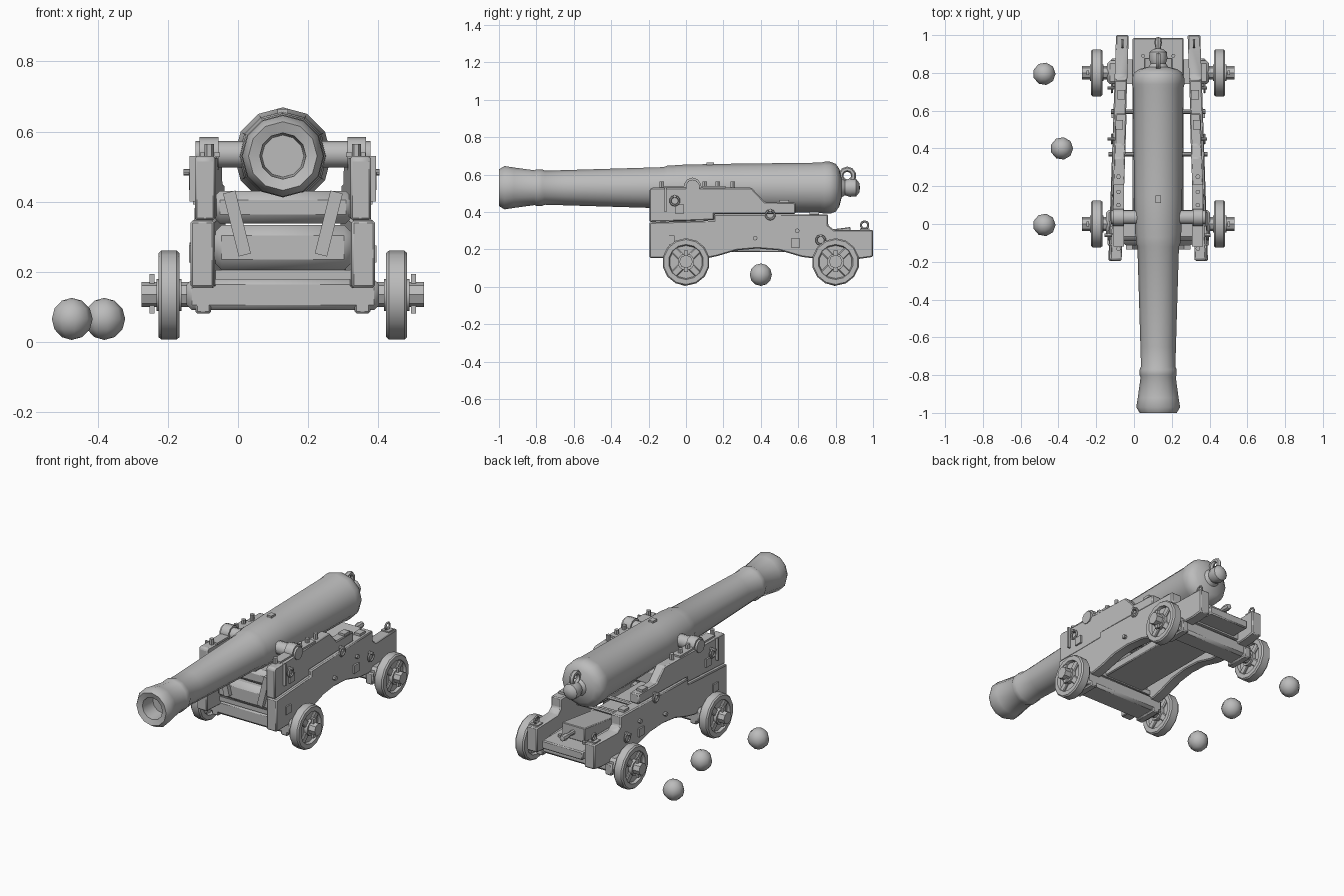
import bpy, bmesh, math
from mathutils import Matrix, Vector

if "Cube" in bpy.data.objects:
    bpy.data.objects.remove(bpy.data.objects["Cube"])

CX = 0.128                                   # centre line of the gun
grey = bpy.data.materials.new("plain grey")
grey.diffuse_color = (0.5, 0.5, 0.5, 1)
grey.use_nodes = True
grey.node_tree.nodes["Principled BSDF"].inputs["Base Color"].default_value = grey.diffuse_color


def finish(bm, name, bevel=0):
    bmesh.ops.recalc_face_normals(bm, faces=bm.faces)
    me = bpy.data.meshes.new(name)
    bm.to_mesh(me)
    bm.free()
    me.materials.append(grey)
    ob = bpy.data.objects.new(name, me)
    bpy.context.collection.objects.link(ob)
    if bevel:
        mod = ob.modifiers.new("bevel", 'BEVEL')
        mod.width, mod.segments = bevel, 1
    return ob


def box(name, lo, hi, bevel=0.0, rot=None):
    """Box between two corners, turned about its own centre."""
    lo, hi = Vector(lo), Vector(hi)
    bm = bmesh.new()
    bmesh.ops.create_cube(bm, size=1)
    m = Matrix.Translation((lo + hi) / 2)
    if rot:
        m = m @ Matrix.Rotation(rot[0], 4, rot[1])
    bm.transform(m @ Matrix.Diagonal((*(hi - lo), 1)))
    return finish(bm, name, bevel)


def lathe(name, profile, origin, axis='Y', steps=12):
    """Turn (radius, distance) points about an axis through origin."""
    bm = bmesh.new()
    vs = [bm.verts.new((r, 0, d)) for r, d in profile]
    es = [bm.edges.new(p) for p in zip(vs, vs[1:])]
    bmesh.ops.spin(bm, geom=vs + es, cent=(0, 0, 0), axis=(0, 0, 1),
                   angle=2 * math.pi, steps=steps)
    bmesh.ops.remove_doubles(bm, verts=bm.verts, dist=1e-5)
    turn = {'X': Matrix.Rotation(math.pi / 2, 4, 'Y'),
            'Y': Matrix.Rotation(-math.pi / 2, 4, 'X'), 'Z': Matrix()}[axis]
    bm.transform(Matrix.Translation(origin) @ turn)
    return finish(bm, name)


def rod(name, origin, r, a, b, axis='X', steps=8):
    return lathe(name, [(0, a), (r, a), (r, b), (0, b)], origin, axis, steps)


def ring(name, origin, R, r, axis='X', steps=10):
    pts = [(R + r * math.cos(i * math.pi / 3), r * math.sin(i * math.pi / 3)) for i in range(7)]
    return lathe(name, pts, origin, axis, steps)


def plank(name, outline, inner, outer, side, bevel=0.006):
    """Side plank from a (y, z) outline; the pair closes in towards the rear."""
    bm = bmesh.new()
    f = bm.faces.new([bm.verts.new((inner, y, z)) for y, z in outline])
    ext = bmesh.ops.extrude_face_region(bm, geom=[f])
    for v in ext['geom']:
        if isinstance(v, bmesh.types.BMVert):
            v.co.x = outer
    for v in bm.verts:
        v.co.x = CX + side * (v.co.x - 0.034 * (v.co.y + 0.15))
    return finish(bm, name, bevel)


# Barrel with muzzle flare, bore, raised bands, breech and rear knob
lathe("barrel", [
    (0, -0.90), (0.060, -0.90), (0.066, -0.99), (0.098, -1.0), (0.116, -0.97), (0.108, -0.92),
    (0.093, -0.81), (0.098, -0.80), (0.098, -0.77), (0.091, -0.755), (0.094, -0.65),
    (0.110, -0.12), (0.118, -0.10), (0.118, -0.07), (0.122, -0.05), (0.127, 0.15),
    (0.134, 0.72), (0.139, 0.74), (0.139, 0.77), (0.128, 0.80), (0.100, 0.82), (0.052, 0.832),
    (0.040, 0.85), (0.049, 0.875), (0.046, 0.91), (0.025, 0.927), (0, 0.93)],
    (CX, 0, 0.53), steps=12)
ring("breech_ring", (CX, 0.862, 0.595), 0.034, 0.014)
box("vent_plate", (CX - 0.015, 0.11, 0.64), (CX + 0.015, 0.15, 0.665))
rod("trunnions", (CX, 0.035, 0.535), 0.038, -0.25, 0.25, steps=10)

lower = [(-0.195, 0.155), (0.10, 0.15), (0.17, 0.165), (0.27, 0.195), (0.38, 0.205), (0.50, 0.195),
         (0.62, 0.16), (0.70, 0.15), (0.93, 0.15), (1.0, 0.16), (1.0, 0.305), (0.79, 0.305),
         (0.76, 0.33), (0.76, 0.388), (0.15, 0.388), (0.15, 0.355), (-0.195, 0.345)]
upper = [(-0.195, 0.347), (0.15, 0.357), (0.15, 0.39), (0.585, 0.39), (0.585, 0.45), (0.42, 0.455),
         (0.35, 0.53), (-0.185, 0.53), (-0.195, 0.52)]

for s, tag in ((-1, "left"), (1, "right")):
    def X(v):
        return CX + s * v

    def pair(a, b, y0, y1, z0, z1, name, bevel=0.0):
        """Box given by distances from the centre line."""
        xs = sorted((X(a), X(b)))
        box(f"{tag}_{name}", (xs[0], y0, z0), (xs[1], y1, z1), bevel)

    # Stepped cheek made of two planks
    plank(f"{tag}_lower_cheek", lower, 0.195, 0.262, s)
    plank(f"{tag}_upper_cheek", upper, 0.192, 0.250, s)

    # Cap strap over the trunnion, with bolts
    pair(0.180, 0.236, -0.12, 0.21, 0.528, 0.54, "cap_strap")
    lathe(f"{tag}_trunnion_cap", [(0.036, -0.027), (0.047, -0.027), (0.047, 0.027),
          (0.036, 0.027), (0.036, -0.027)], (X(0.211), 0.035, 0.537), 'X', 10)
    for y in (-0.13, 0.10, 0.17, 0.25):
        rod(f"{tag}_cap_bolt", (X(0.21), y, 0.53), 0.013, 0, 0.034, 'Z', 6)
    pair(0.185, 0.225, 0.50, 0.55, 0.45, 0.465, "step_plate")
    pair(0.175, 0.215, 0.66, 0.71, 0.388, 0.402, "rear_step_plate")

    # Side fittings: square bolt plates, rings and chain pieces
    for y, z, d in ((-0.085, 0.25, 0.268), (0.585, 0.235, 0.247), (-0.035, 0.415, 0.256)):
        pair(d - 0.03, d, y - 0.024, y + 0.024, z - 0.024, z + 0.024, "bolt_plate")
    for y, z, d in ((0.45, 0.385, 0.245), (0.72, 0.25, 0.245), (-0.06, 0.46, 0.262)):
        ring(f"{tag}_side_ring", (X(d), y, z), 0.024, 0.006)
        rod(f"{tag}_ring_bolt", (X(d), y, z + 0.024), 0.009, -0.022, 0.014)
    pair(0.245, 0.266, -0.115, -0.105, 0.40, 0.53, "hanging_pin")
    ring(f"{tag}_tail_eye", (X(0.19), 0.955, 0.33), 0.02, 0.006)
    pair(0.165, 0.215, 0.93, 0.98, 0.30, 0.312, "tail_plate")

    # Solid wheels with recessed faces, cross spokes and hubs
    for y, end in ((0.0, "front"), (0.80, "rear")):
        c = (X(0.325), y, 0.133)
        lathe(f"{tag}_{end}_wheel", [
            (0, -0.014), (0.088, -0.014), (0.094, -0.030), (0.120, -0.030), (0.127, -0.022),
            (0.127, 0.022), (0.120, 0.030), (0.094, 0.030), (0.088, 0.014), (0, 0.014)],
            c, 'X', 14)
        for k in range(2):
            box(f"{tag}_{end}_spokes", (c[0] - 0.025, y - 0.095, c[2] - 0.02),
                (c[0] + 0.025, y + 0.095, c[2] + 0.02), 0.005,
                (math.radians(45 + 90 * k), 'X'))
        rod(f"{tag}_{end}_hub", c, 0.046, -0.036, 0.036, steps=10)
        xa, xb = sorted((X(0.20), X(0.403)))
        rod(f"{tag}_{end}_axle_end", (0, y, 0.135), 0.036, xa, xb, steps=8)
        pair(0.366, 0.380, y - 0.012, y + 0.012, 0.08, 0.193, "linchpin")
        # Straps holding the axle under the cheek
        pair(0.205, 0.25, y - 0.075, y + 0.075, 0.08, 0.15, "axle_strap", 0.006)

    # Slanted brace on the front boards
    xa = X(0.131)
    box(f"{tag}_brace", (xa - 0.018, -0.135, 0.245), (xa + 0.018, -0.11, 0.43), 0.0,
        (s * math.radians(14), 'Y'))

# Axle beams
box("front_axle_beam", (CX - 0.275, -0.075, 0.09), (CX + 0.275, 0.075, 0.178), 0.015)
box("rear_axle_beam", (CX - 0.27, 0.74, 0.09), (CX + 0.27, 0.865, 0.178), 0.015)

# Cross boards between the cheeks at the front
box("lower_front_board", (CX - 0.205, -0.11, 0.205), (CX + 0.205, 0.06, 0.333), 0.03)
box("upper_front_board", (CX - 0.205, -0.09, 0.338), (CX + 0.205, 0.06, 0.43), 0.025)
box("front_sill", (CX - 0.2, -0.08, 0.178), (CX + 0.2, 0.07, 0.205))

# Bed, wedge and wedge handle under the breech
box("bed", (CX - 0.135, 0.02, 0.185), (CX + 0.135, 0.985, 0.235), 0.006)
box("rear_cross_board", (CX - 0.18, 0.74, 0.175), (CX + 0.18, 0.87, 0.215))
bm = bmesh.new()
pts = [(0.50, 0.235), (0.88, 0.235), (0.88, 0.32), (0.50, 0.27)]
sides = [[bm.verts.new((CX + x, y, z)) for y, z in pts] for x in (-0.075, 0.075)]
for f in sides:
    bm.faces.new(f)
for i in range(4):
    j = (i + 1) % 4
    bm.faces.new((sides[0][i], sides[0][j], sides[1][j], sides[1][i]))
finish(bm, "wedge", 0.004)
lathe("wedge_handle", [(0, 0.87), (0.014, 0.87), (0.012, 0.92), (0.02, 0.96), (0.016, 0.985),
                       (0, 0.99)], (CX, 0, 0.28), steps=8)

# Through bolts across the carriage
rod("middle_bolt", (CX, 0.595, 0.30), 0.012, -0.25, 0.25)
rod("front_bolt", (CX, 0.37, 0.26), 0.012, -0.262, 0.262)
for x in (-0.08, 0.08):
    rod("bed_bolt", (CX + x, 0.89, 0.23), 0.011, 0, 0.02, 'Z', 6)

# Cannonballs on the ground
for x, y in ((-0.475, 0.795), (-0.382, 0.40), (-0.475, -0.005)):
    lathe("cannonball", [(0.06 * math.sin(i * math.pi / 6), -0.06 * math.cos(i * math.pi / 6))
                         for i in range(7)], (x, y, 0.065), 'Z', 9)

# Smooth shading with sharp edges kept
for ob in bpy.context.collection.objects:
    ob.select_set(True)
    bpy.context.view_layer.objects.active = ob
bpy.ops.object.shade_smooth_by_angle(angle=math.radians(40))
